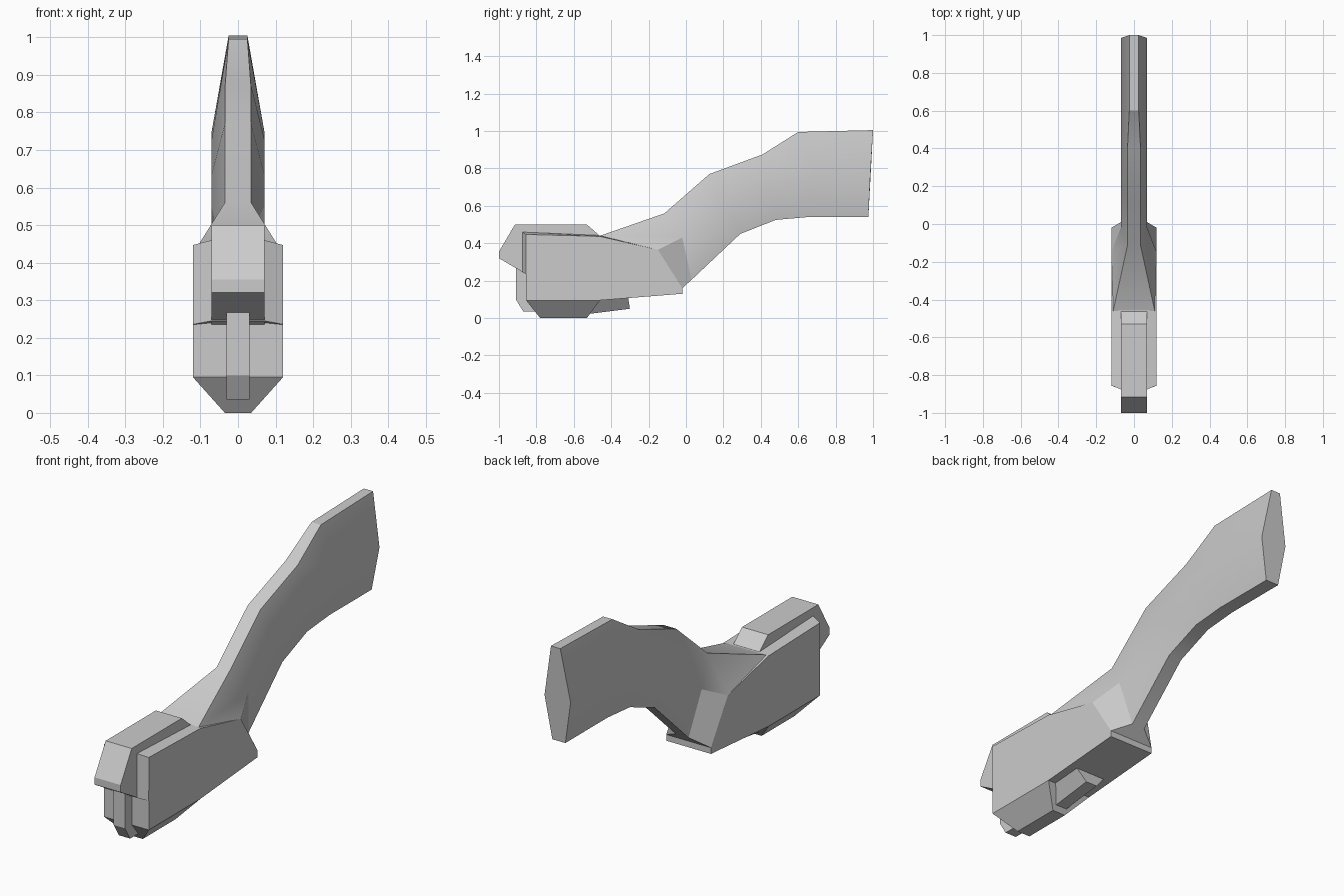
import bpy, bmesh
from math import radians

if "Cube" in bpy.data.objects:
    bpy.data.objects.remove(bpy.data.objects["Cube"])


def loft(name, rings, smooth=None):
    """Skin a closed solid through rings of equal point count."""
    bm = bmesh.new()
    loops = [[bm.verts.new(p) for p in ring] for ring in rings]
    n = len(loops[0])
    for a, b in zip(loops, loops[1:]):
        for i in range(n):
            j = (i + 1) % n
            bm.faces.new((a[i], a[j], b[j], b[i]))
    bm.faces.new(loops[0])
    bm.faces.new(loops[-1])
    bmesh.ops.recalc_face_normals(bm, faces=bm.faces)
    mesh = bpy.data.meshes.new(name)
    bm.to_mesh(mesh)
    bm.free()
    ob = bpy.data.objects.new(name, mesh)
    bpy.context.collection.objects.link(ob)
    if smooth:
        bpy.ops.object.select_all(action='DESELECT')
        ob.select_set(True)
        bpy.context.view_layer.objects.active = ob
        bpy.ops.object.shade_smooth_by_angle(angle=radians(smooth))
    return ob


def side(profile, x):
    return [(x, y, z) for y, z in profile]


def slab(name, profile, half):
    return loft(name, [side(profile, -half), side(profile, half)])


def rect(hx, y0, y1, z0, z1):
    return [(-hx, y0, z0), (hx, y0, z0), (hx, y1, z1), (-hx, y1, z1)]


# Main housing, with flat cheeks and a slightly raised middle
rear = [(-.15, .365), (-.02, .16), (-.02, .13), (-.46, .095), (-.855, .095)]
cheek = [(-.855, .447), (-.46, .437)] + rear + [(-.855, .235), (-.856, .236)]
middle = [(-.875, .46), (-.46, .442)] + rear + [(-.855, .24), (-.875, .245)]
loft("housing", [side(cheek, -.12), side(middle, -.07),
                 side(middle, .07), side(cheek, .12)])

# Tapered belly and the tongue behind it
loft("belly", [rect(.12, -.855, -.46, .095, .095),
               rect(.035, -.78, -.53, 0, 0)])
loft("belly_tongue", [rect(.085, -.60, -.31, .09, .115),
                      rect(.03, -.60, -.30, .012, .05)])

# Upper block with angled nose
slab("top_block", [(-1, .355), (-.915, .5), (-.53, .5), (-.455, .435),
                   (-.6, .3), (-.855, .235), (-1, .32)], .07)

# Narrow rib on the front
slab("front_rib", [(-.91, .1), (-.91, .3), (-.8, .3), (-.8, .035),
                   (-.87, .035)], .03)

# Curved arm: each station lists (half width, y, z) for top, middle, bottom
stations = [
    ((.11, -.46, .44), (.12, -.15, .365), (.12, -.02, .16)),
    ((.035, -.115, .56), (.07, -.02, .43), (.035, .03, .205)),
    ((.035, .125, .77), (.07, .2, .635), (.035, .29, .45)),
    ((.034, .41, .875), (.07, .44, .73), (.035, .48, .525)),
    ((.025, .6, .995), (.07, .69, .75), (.035, .65, .54)),
    ((.025, 1, 1.005), (.07, .985, .75), (.035, .975, .54)),
]
loft("arm", [[(w, y, z) for w, y, z in s] +
             [(-w, y, z) for w, y, z in reversed(s)] for s in stations], 25)
